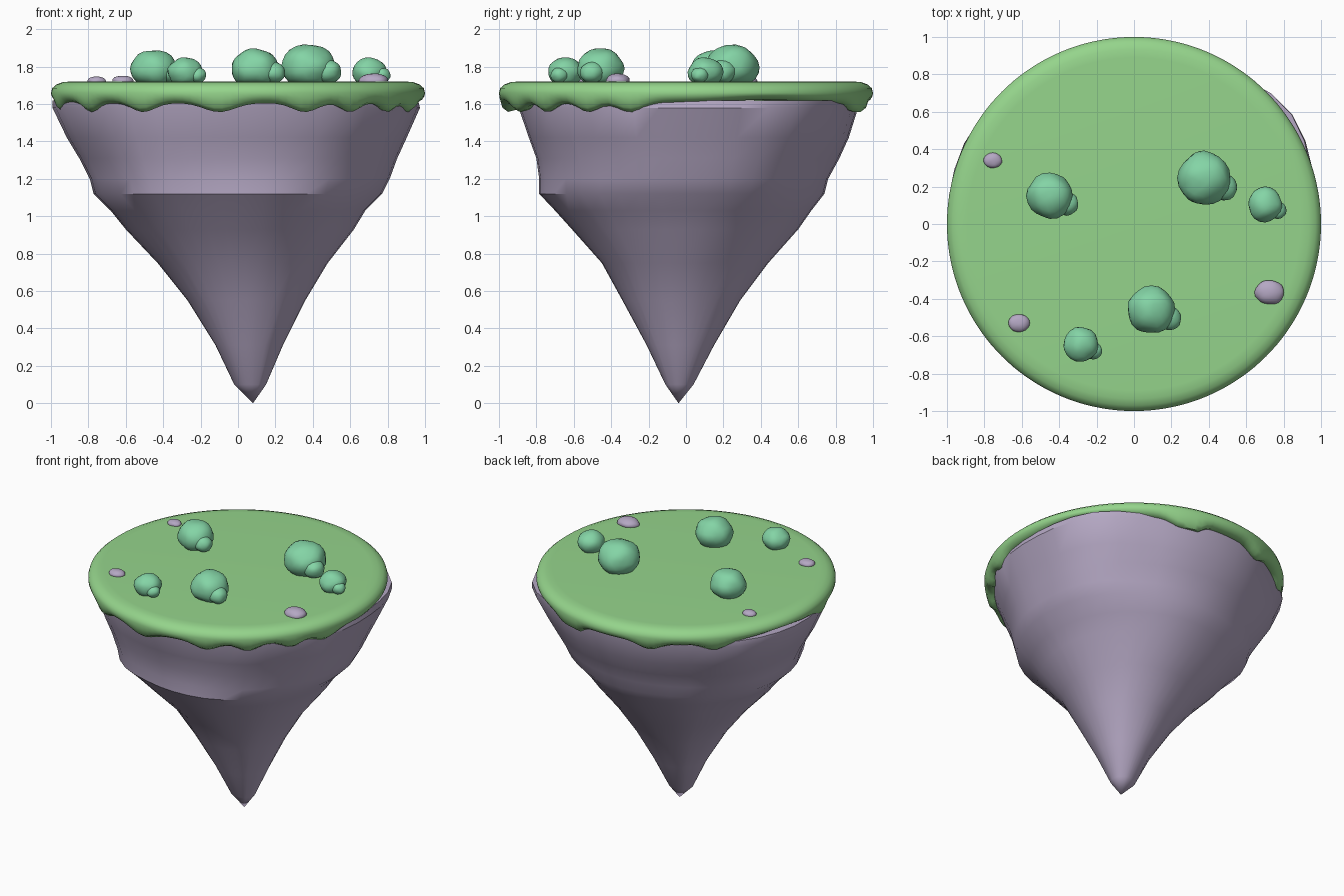
import bpy, bmesh, math, random
from mathutils import Vector, noise

if "Cube" in bpy.data.objects:
    bpy.data.objects.remove(bpy.data.objects["Cube"])

random.seed(4)
TAU = 2 * math.pi
TOP = 1.72


def material(name, rgb):
    m = bpy.data.materials.new(name)
    m.diffuse_color = (*rgb, 1)
    m.use_nodes = True
    m.node_tree.nodes["Principled BSDF"].inputs["Base Color"].default_value = m.diffuse_color
    return m


ROCK = material("rock", (0.46, 0.39, 0.55))
GRASS = material("grass", (0.30, 0.66, 0.26))
LEAF = material("leaf", (0.23, 0.66, 0.38))


def finish(bm, name, mat, angle):
    bmesh.ops.recalc_face_normals(bm, faces=bm.faces)
    me = bpy.data.meshes.new(name)
    bm.to_mesh(me)
    bm.free()
    ob = bpy.data.objects.new(name, me)
    bpy.context.collection.objects.link(ob)
    me.materials.append(mat)
    bpy.ops.object.select_all(action='DESELECT')
    ob.select_set(True)
    bpy.context.view_layer.objects.active = ob
    bpy.ops.object.shade_smooth_by_angle(angle=math.radians(angle))
    return ob


def loft(rings, start, end):
    """Skin between equal rings of points, closed by a pole at each end."""
    bm = bmesh.new()
    loops = [[bm.verts.new(p) for p in ring] for ring in rings]
    n = len(loops[0])
    for a, b in zip(loops, loops[1:]):
        for i in range(n):
            j = (i + 1) % n
            bm.faces.new((a[i], a[j], b[j], b[i]))
    for loop, pole in ((loops[0], start), (loops[-1], end)):
        p = bm.verts.new(pole)
        for i in range(n):
            bm.faces.new((loop[i], loop[(i + 1) % n], p))
    return bm


def bump(deg, centre, width):
    d = (deg - centre + 180) % 360 - 180
    return math.exp(-(d / width) ** 2)


# Rock: z, then extents towards +x, +y, -x, -y
levels = [
    (0.10, .15, .04, -.02, -.11), (0.31, .24, .15, -.12, -.21),
    (0.55, .36, .29, -.27, -.34), (0.75, .48, .44, -.43, -.45),
    (0.93, .62, .60, -.60, -.61), (1.03, .68, .67, -.68, -.70),
    (1.12, .77, .74, -.77, -.785), (1.20, .81, .76, -.79, -.785),
    (1.31, .85, .82, -.845, -.80), (1.42, .90, .87, -.91, -.84),
    (1.58, .97, .92, -.985, -.895), (1.62, .96, .92, -.985, -.90)]


def rock_ring(z, px, py, nx, ny):
    cx, cy = .08 * (1 - z / 1.6), -.04 * (1 - z / 1.6)
    pts = []
    for i in range(40):
        t = TAU * i / 40
        c, s = math.cos(t), math.sin(t)
        deg = math.degrees(t)
        swell = 1 + max(0, z - .9) / .7 * (.085 * bump(deg, 40, 22) + .04 * bump(deg, 154, 20))
        swell += .05 * noise.noise(Vector((c * 2, s * 2, z * 2))) * (s * c) ** 2 * 4
        rx = px - cx if c > 0 else cx - nx
        ry = py - cy if s > 0 else cy - ny
        pts.append((cx + rx * c * swell, cy + ry * s * swell, z))
    return pts


finish(loft([rock_ring(*l) for l in levels], (.08, -.04, 0), (0, 0, 1.62)), "rock_base", ROCK, 34)

# Grass cap: rounded disc whose lower lip runs down in drips
drips = [(70, 6), (76, 4), (110, 6), (137, 6), (192, 5), (215, 5), (238, 6), (264, 7),
         (292, 6), (309, 5), (327, 5), (342, 6)]


def lip(deg):
    z = 1.605 - .048 * min(1, sum(bump(deg, a, w) for a, w in drips))
    return z + .018 * bump(deg, 27, 18) + .02 * bump(deg, 165, 14)


def grass_ring(r, z, follow):
    return [(r * math.cos(t), r * math.sin(t), z + follow * (lip(math.degrees(t)) - 1.6))
            for t in (TAU * i / 144 for i in range(144))]


cap = [(.89, 1.72, 0), (.935, 1.718, 0), (.97, 1.705, 0), (.993, 1.685, 0), (1, 1.66, 0),
       (.997, 1.64, .3), (.985, 1.618, .9), (.955, 1.6, 1), (.915, 1.61, 1), (.84, 1.64, 0)]
finish(loft([grass_ring(*c) for c in cap], (0, 0, 1.718), (0, 0, 1.64)), "grass_cap", GRASS, 50)


def blob(bm, centre, radii, lumps):
    """Slightly lumpy ball, kept from sinking below the grass."""
    verts = bmesh.ops.create_icosphere(bm, subdivisions=3, radius=1)['verts']
    seed = Vector((random.random() * 9, random.random() * 9, 0))
    for v in verts:
        k = 1 + lumps * noise.noise(v.co * 1.5 + seed)
        v.co = Vector(centre) + Vector([a * r * k for a, r in zip(v.co, radii)])
        v.co.z = max(v.co.z, TOP - .01)


# Bushes: one large ball with a small one at its front right
for i, (x, y, r) in enumerate([(-.45, .15, .122), (.375, .245, .142), (.70, .105, .092),
                               (.095, -.46, .127), (-.285, -.645, .092)]):
    bm = bmesh.new()
    blob(bm, (x, y, TOP + .55 * r), (r, r, .86 * r), .1)
    s = .5 * r
    blob(bm, (x + .75 * r, y - .35 * r, TOP + .38 * r), (s, s, .9 * s), .08)
    finish(bm, f"bush_{i + 1}", LEAF, 60)

# Stones: flattened pebbles
for i, (x, y, r) in enumerate([(-.755, .34, .05), (-.615, -.53, .058), (.725, -.365, .079)]):
    bm = bmesh.new()
    blob(bm, (x, y, TOP + .05 * r), (r, .82 * r, .5 * r), .08)
    finish(bm, f"stone_{i + 1}", ROCK, 60)
